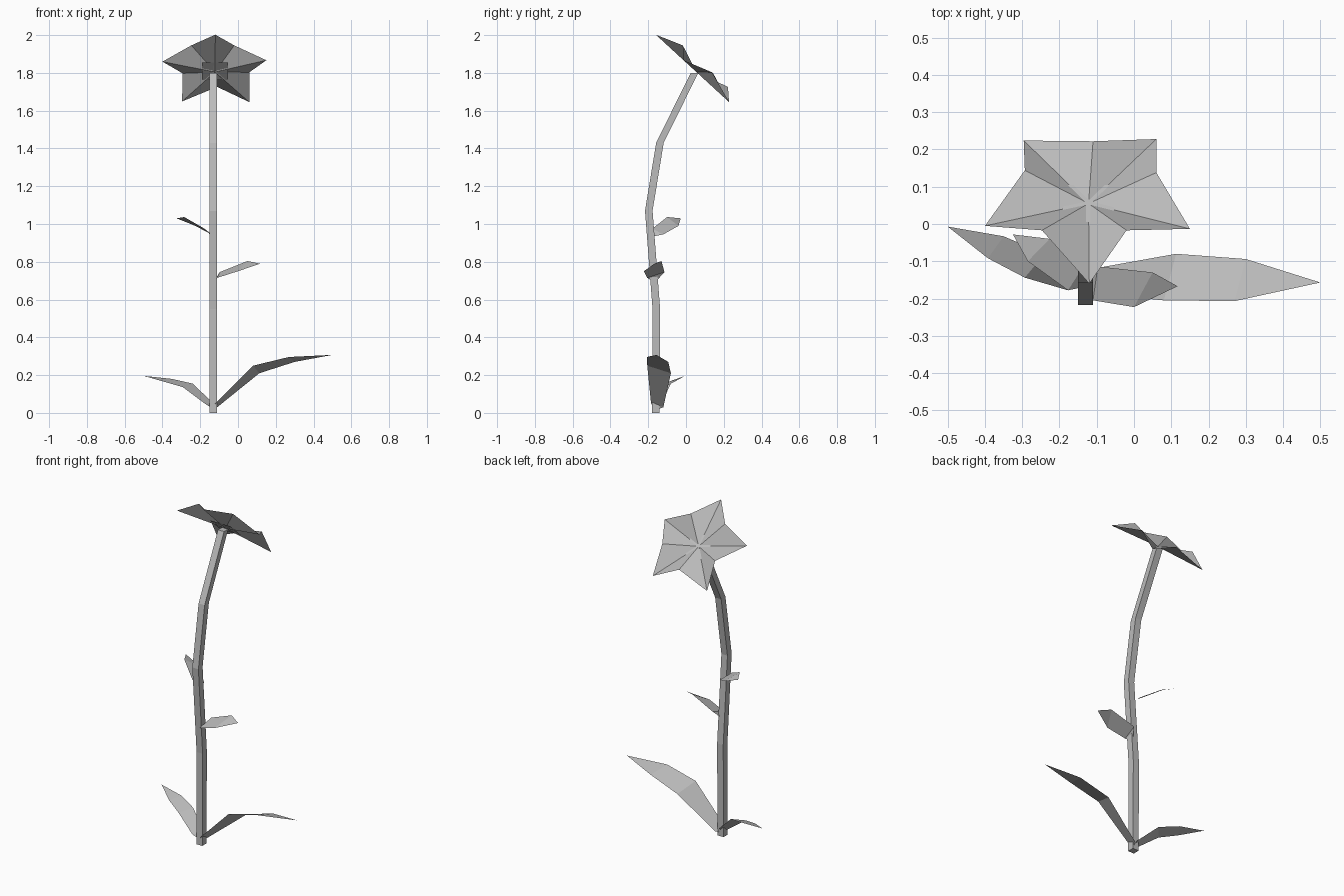
import bpy, bmesh
from mathutils import Vector

cube = bpy.data.objects.get("Cube")
if cube:
    bpy.data.objects.remove(cube, do_unlink=True)

# One plain grey for the whole plant
grey = bpy.data.materials.new("plain_grey")
grey.use_nodes = True
colour = (0.5, 0.5, 0.5, 1)
grey.diffuse_color = colour
grey.node_tree.nodes["Principled BSDF"].inputs["Base Color"].default_value = colour


def finish(name, bm):
    mesh = bpy.data.meshes.new(name)
    bm.to_mesh(mesh)
    bm.free()
    mesh.materials.append(grey)
    obj = bpy.data.objects.new(name, mesh)
    bpy.context.collection.objects.link(obj)
    return obj


def leaf(name, root, front, back, tip):
    """Folded sheet between a front edge and a back edge, from root to tip."""
    bm = bmesh.new()
    r, t = bm.verts.new(root), bm.verts.new(tip)
    f = [bm.verts.new(p) for p in front]
    b = [bm.verts.new(p) for p in back]
    bm.faces.new((r, f[0], b[0]))
    for i in range(len(f) - 1):
        bm.faces.new((f[i], f[i + 1], b[i + 1], b[i]))
    bm.faces.new((f[-1], t, b[-1]))
    finish(name, bm)


# Stem: a square section swept along a bent path
bm = bmesh.new()
path = [(-0.16, 0), (-0.157, 0.55), (-0.197, 1.07), (-0.138, 1.43), (0.045, 1.8)]
half = 0.02
rings = []
for y, z in path:
    rings.append([bm.verts.new((-0.13 + sx * half, y + sy * half, z))
                  for sx, sy in ((-1, -1), (1, -1), (1, 1), (-1, 1))])
for low, high in zip(rings, rings[1:]):
    for i in range(4):
        j = (i + 1) % 4
        bm.faces.new((low[i], low[j], high[j], high[i]))
bm.faces.new(rings[0][::-1])
bm.faces.new(rings[-1])
finish("stem", bm)

# Leaves
leaf("lower_left_leaf", (-0.13, -0.16, 0.02),
     [(-0.13, -0.13, 0.05), (-0.24, -0.08, 0.155), (-0.35, -0.033, 0.18)],
     [(-0.177, -0.178, 0.05), (-0.293, -0.144, 0.137), (-0.392, -0.092, 0.165)],
     (-0.5, -0.007, 0.196))
leaf("lower_right_leaf", (-0.13, -0.16, 0.015),
     [(-0.12, -0.185, 0.05), (0.08, -0.205, 0.25), (0.27, -0.207, 0.296)],
     [(-0.11, -0.12, 0.03), (0.113, -0.08, 0.21), (0.3, -0.094, 0.27)],
     (0.5, -0.157, 0.307))
leaf("upper_left_leaf", (-0.14, -0.17, 0.935),
     [(-0.177, -0.178, 0.975), (-0.285, -0.1, 1.037)],
     [(-0.14, -0.12, 0.945), (-0.226, -0.04, 0.99)],
     (-0.325, -0.028, 1.03))
leaf("upper_right_leaf", (-0.13, -0.165, 0.69),
     [(-0.11, -0.205, 0.715), (0.0, -0.223, 0.75)],
     [(-0.097, -0.114, 0.745), (0.05, -0.13, 0.804)],
     (0.117, -0.167, 0.79))

# Flower: five-pointed tilted star, notches raised above the plane of the tips
SLOPE, LIFT = -0.92, 0.075


def on_flower(x, y, lift=0.0):
    return Vector((x, y, 1.855 + SLOPE * y + lift))


tips = [(-0.12, -0.16), (0.15, -0.013), (0.06, 0.228), (-0.296, 0.224), (-0.4, -0.005)]
notches = [(-0.02, -0.017), (0.06, 0.138), (-0.11, 0.222), (-0.293, 0.144), (-0.247, -0.017)]
bm = bmesh.new()
centre = bm.verts.new(on_flower(-0.122, 0.055))
rim = []
for tip, notch in zip(tips, notches):
    rim += [bm.verts.new(on_flower(*tip)), bm.verts.new(on_flower(*notch, LIFT))]
for i, v in enumerate(rim):
    bm.faces.new((centre, v, rim[(i + 1) % len(rim)]))
finish("flower", bm)

# Flower centre: a small square plate
bm = bmesh.new()
bm.faces.new([bm.verts.new(on_flower(-0.122 + sx * 0.068, 0.055 + sy * 0.05, 0.004))
              for sx, sy in ((-1, -1), (1, -1), (1, 1), (-1, 1))])
finish("flower_centre", bm)
